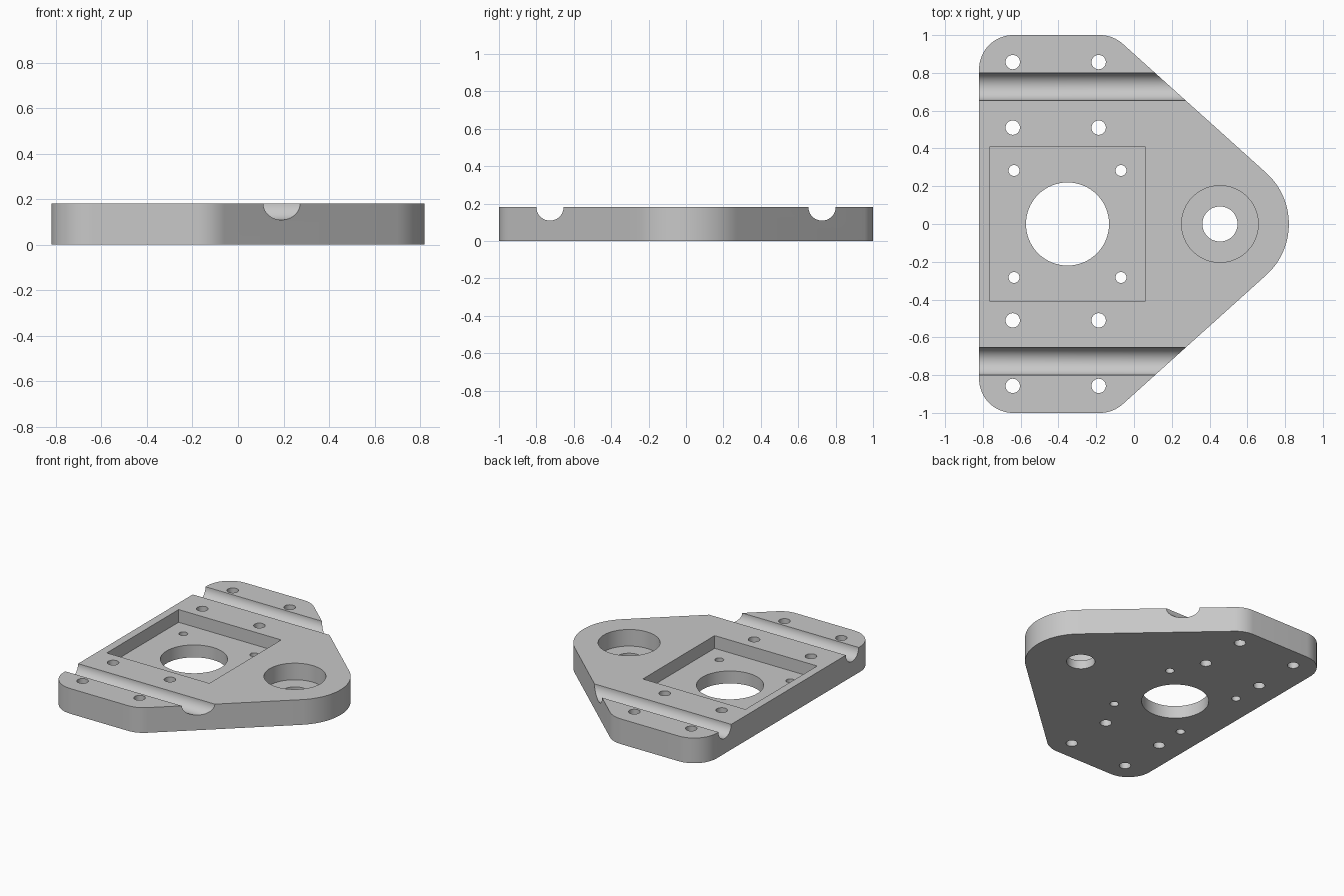
import bpy, bmesh, math
from mathutils import Matrix

if "Cube" in bpy.data.objects:
    bpy.data.objects.remove(bpy.data.objects["Cube"])

T = 0.182              # plate thickness
NOSE = (0.455, 0.0)    # bearing centre
MOTOR_X = -0.352       # motor centre

grey = bpy.data.materials.new("plain grey")
grey.diffuse_color = (0.58, 0.58, 0.58, 1)
grey.use_nodes = True
grey.node_tree.nodes["Principled BSDF"].inputs["Base Color"].default_value = grey.diffuse_color


def to_object(name, bm):
    bmesh.ops.recalc_face_normals(bm, faces=bm.faces[:])
    mesh = bpy.data.meshes.new(name)
    bm.to_mesh(mesh)
    bm.free()
    mesh.materials.append(grey)
    ob = bpy.data.objects.new(name, mesh)
    bpy.context.collection.objects.link(ob)
    return ob


def arc(cx, cy, r, a0, a1, n):
    return [(cx + r * math.cos(math.radians(a0 + (a1 - a0) * i / n)),
             cy + r * math.sin(math.radians(a0 + (a1 - a0) * i / n))) for i in range(n + 1)]


# Plate outline: rounded nose, sloped sides, rounded corners
outline = (arc(*NOSE, 0.365, -48, 48, 32)
           + arc(-0.18, 0.82, 0.18, 48, 90, 10)
           + arc(-0.64, 0.82, 0.18, 90, 180, 18)
           + arc(-0.64, -0.82, 0.18, 180, 270, 18)
           + arc(-0.18, -0.82, 0.18, 270, 312, 10))
bm = bmesh.new()
base = bm.faces.new([bm.verts.new((x, y, 0)) for x, y in outline])
top = bmesh.ops.extrude_face_region(bm, geom=[base])["geom"]
bmesh.ops.translate(bm, vec=(0, 0, T), verts=[v for v in top if isinstance(v, bmesh.types.BMVert)])
plate = to_object("mounting_plate", bm)


def cut(bm):
    cutter = to_object("cutter", bm)
    cutter.hide_render = True
    mod = plate.modifiers.new("cut", "BOOLEAN")
    mod.operation = "DIFFERENCE"
    mod.solver = "EXACT"
    mod.object = cutter
    bpy.context.view_layer.objects.active = plate
    bpy.ops.object.modifier_apply(modifier=mod.name)
    bpy.data.objects.remove(cutter)


def hole(x, y, r, floor=-0.1, n=32):
    bm = bmesh.new()
    bmesh.ops.create_cone(bm, cap_ends=True, segments=n, radius1=r, radius2=r, depth=0.4 - floor,
                          matrix=Matrix.Translation((x, y, (0.4 + floor) / 2)))
    cut(bm)


# Square motor recess with its through hole
bm = bmesh.new()
bmesh.ops.create_cube(bm, size=1, matrix=Matrix.Translation((MOTOR_X, 0, 0.09 + 0.2))
                      @ Matrix.Diagonal((0.82, 0.82, 0.4, 1)))
cut(bm)
hole(MOTOR_X, 0, 0.22, n=64)

# Bearing seat and shaft hole
hole(*NOSE, 0.203, floor=0.062, n=64)
hole(*NOSE, 0.093, n=48)

for s in (-1, 1):
    # Half-round rod groove
    bm = bmesh.new()
    bmesh.ops.create_cone(bm, cap_ends=True, segments=48, radius1=0.073, radius2=0.073, depth=2,
                          matrix=Matrix.Translation((0, s * 0.7275, T)) @ Matrix.Rotation(math.pi / 2, 4, "Y"))
    cut(bm)
    # Clamp screw holes either side of the groove
    for x in (-0.642, -0.187):
        for y in (0.51, 0.857):
            hole(x, s * y, 0.038)
    # Motor screw holes
    for dx in (-0.283, 0.283):
        hole(MOTOR_X + dx, s * 0.283, 0.029)

# Smooth curved walls, keep edges sharp
bpy.ops.object.select_all(action="DESELECT")
plate.select_set(True)
bpy.context.view_layer.objects.active = plate
bpy.ops.object.shade_smooth_by_angle(angle=math.radians(30))
